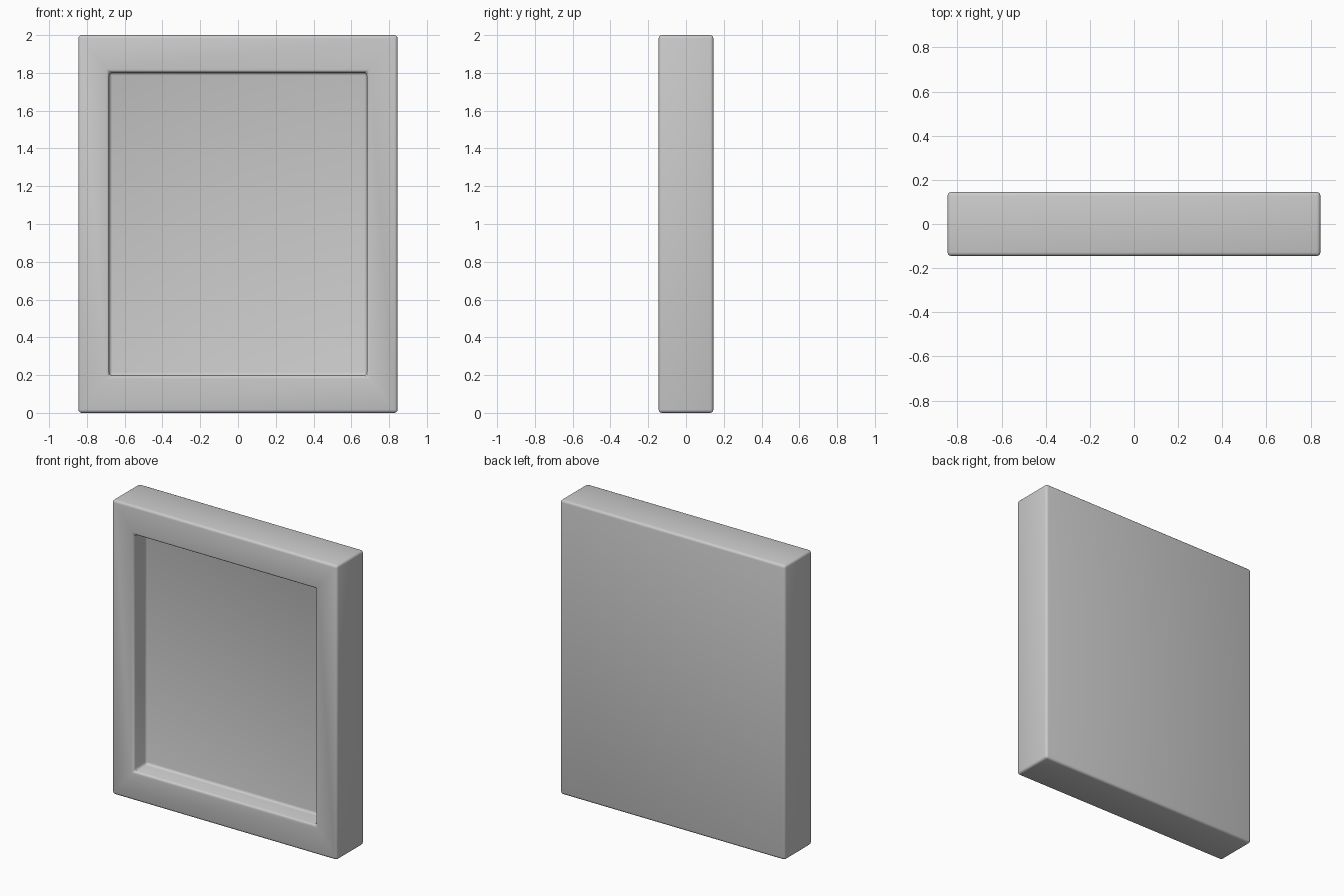
import bpy, bmesh
from mathutils import Vector

if "Cube" in bpy.data.objects:
    bpy.data.objects.remove(bpy.data.objects["Cube"])

W, D, H = 1.69, 0.29, 2.0      # outer size
BORDER_X, BORDER_Z = 0.163, 0.197
DEPTH = 0.135                  # recess depth

# Solid slab
bm = bmesh.new()
bmesh.ops.create_cube(bm, size=1)
bmesh.ops.scale(bm, vec=(W, D, H), verts=bm.verts)
bmesh.ops.translate(bm, vec=(0, 0, H / 2), verts=bm.verts)
bm.normal_update()

# Front border, then recessed panel
front = min(bm.faces, key=lambda f: f.normal.y)
bmesh.ops.inset_region(bm, faces=[front], thickness=0.1)
for v in front.verts:
    v.co.x = (W / 2 - BORDER_X) * (1 if v.co.x > 0 else -1)
    v.co.z = H / 2 + (H / 2 - BORDER_Z) * (1 if v.co.z > H / 2 else -1)
ext = bmesh.ops.extrude_discrete_faces(bm, faces=[front])
bmesh.ops.translate(bm, vec=Vector((0, DEPTH, 0)), verts=ext["faces"][0].verts)
bm.normal_update()

# Rounded edges on every real corner, inside and out
edges = [e for e in bm.edges if e.calc_face_angle(0) > 0.5]
bmesh.ops.bevel(bm, geom=edges, offset=0.017, segments=3, profile=0.5,
                affect='EDGES', clamp_overlap=True)
bmesh.ops.recalc_face_normals(bm, faces=bm.faces)

mesh = bpy.data.meshes.new("recessed_frame")
bm.to_mesh(mesh)
bm.free()
obj = bpy.data.objects.new("recessed_frame", mesh)
bpy.context.collection.objects.link(obj)
bpy.context.view_layer.objects.active = obj
obj.select_set(True)
bpy.ops.object.shade_smooth_by_angle(angle=0.6)
